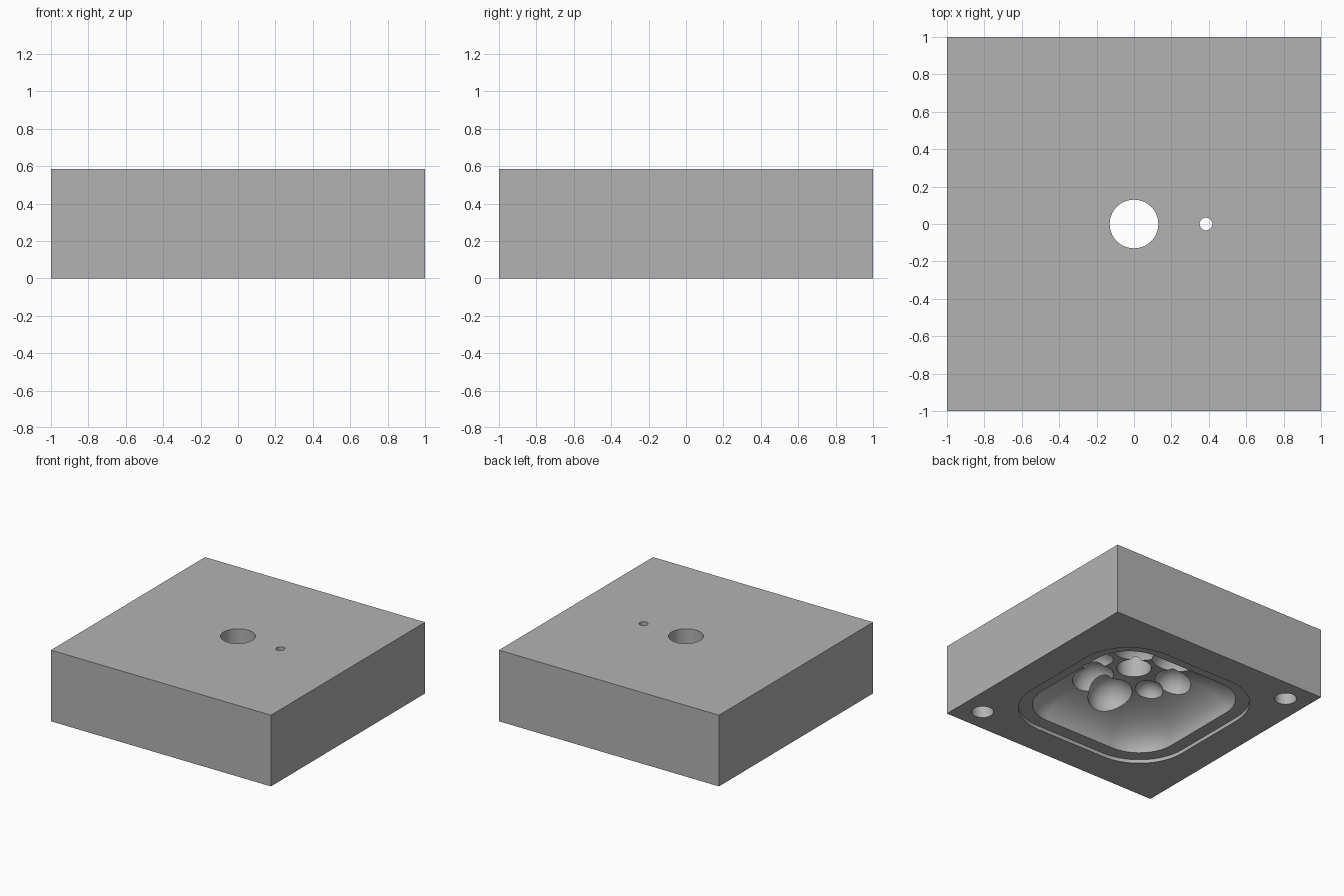
import bpy, bmesh, math
from mathutils import Matrix

if "Cube" in bpy.data.objects:
    bpy.data.objects.remove(bpy.data.objects["Cube"], do_unlink=True)

HEIGHT = 0.585
STEP = 0.03      # depth of the shallow step around the cavity
DOME = 0.30      # rise of the cavity ceiling above the step

grey = bpy.data.materials.new("light grey")
grey.use_nodes = True
colour = (0.45, 0.45, 0.45, 1)
grey.diffuse_color = colour
grey.node_tree.nodes["Principled BSDF"].inputs["Base Color"].default_value = colour


def make_object(name, bm):
    bmesh.ops.recalc_face_normals(bm, faces=bm.faces)
    mesh = bpy.data.meshes.new(name)
    bm.to_mesh(mesh)
    bm.free()
    mesh.materials.append(grey)
    ob = bpy.data.objects.new(name, mesh)
    bpy.context.collection.objects.link(ob)
    return ob


def rounded_square(half, radius, steps=14):
    """Outline of a square with round corners."""
    c = half - radius
    points = []
    for k in range(4):
        cx = c if k in (0, 3) else -c
        cy = c if k < 2 else -c
        for i in range(steps + 1):
            a = math.pi / 2 * (k + i / steps)
            points.append((cx + radius * math.cos(a), cy + radius * math.sin(a)))
    return points


def loft(name, outline, rings):
    """Stack scaled copies of the outline; each ring is (scale, z)."""
    bm = bmesh.new()
    loops = [[bm.verts.new((x * s, y * s, z)) for x, y in outline] for s, z in rings]
    n = len(outline)
    for low, high in zip(loops, loops[1:]):
        for i in range(n):
            j = (i + 1) % n
            bm.faces.new((low[i], low[j], high[j], high[i]))
    bm.faces.new(loops[0])
    bm.faces.new(loops[-1])
    return make_object(name, bm)


def cylinder(name, x, y, radius, z0, z1):
    bm = bmesh.new()
    bmesh.ops.create_cone(bm, cap_ends=True, segments=48, radius1=radius, radius2=radius,
                          depth=z1 - z0, matrix=Matrix.Translation((x, y, (z0 + z1) / 2)))
    return make_object(name, bm)


def ball(name, x, y, z, radius):
    bm = bmesh.new()
    bmesh.ops.create_uvsphere(bm, u_segments=40, v_segments=24, radius=radius,
                              matrix=Matrix.Translation((x, y, z)))
    return make_object(name, bm)


# Solid block
bm = bmesh.new()
bmesh.ops.create_cube(bm, size=1, matrix=Matrix.Translation((0, 0, HEIGHT / 2))
                      @ Matrix.Diagonal((2, 2, HEIGHT, 1)))
block = make_object("mould_block", bm)

# Shallow step and domed cavity, open at the bottom
cutters = [loft("step_cutter", rounded_square(0.74, 0.42), [(1, -0.1), (1, STEP)])]
rings = [(1, -0.05), (1, STEP)]
for i in range(1, 18):
    a = math.pi / 2 * i / 18
    rings.append((math.cos(a), STEP + DOME * math.sin(a)))
cutters.append(loft("cavity_cutter", rounded_square(0.635, 0.315), rings))

# Cluster of round hollows in the cavity ceiling: x, y, radius
hollows = [(0.16, 0.24, 0.18), (0.31, -0.06, 0.13), (0.18, -0.26, 0.16),
           (-0.06, -0.35, 0.17), (-0.26, -0.14, 0.11), (-0.31, 0.08, 0.14),
           (-0.13, 0.29, 0.16), (0.37, 0.06, 0.07)]
for x, y, r in hollows:
    cutters.append(ball("hollow_cutter", x, y, 0.265, r))

# Filling hole, vent hole and two blind locating holes
cutters.append(cylinder("filling_hole_cutter", 0, 0, 0.13, 0.2, 0.7))
cutters.append(cylinder("vent_hole_cutter", 0.385, 0, 0.034, 0.15, 0.7))
for side in (-1, 1):
    cutters.append(cylinder("locating_hole_cutter", 0.81 * side, -0.81 * side, 0.083, -0.1, 0.2))

# Cut everything out of the block
for cutter in cutters:
    mod = block.modifiers.new(cutter.name, 'BOOLEAN')
    mod.operation = 'DIFFERENCE'
    mod.solver = 'EXACT'
    mod.object = cutter
bpy.context.view_layer.update()
graph = bpy.context.evaluated_depsgraph_get()
result = bpy.data.meshes.new_from_object(block.evaluated_get(graph))
block.modifiers.clear()
block.data = result
for cutter in cutters:
    bpy.data.objects.remove(cutter, do_unlink=True)

# Smooth curved surfaces, keep edges crisp
bpy.ops.object.select_all(action='DESELECT')
block.select_set(True)
bpy.context.view_layer.objects.active = block
bpy.ops.object.shade_smooth_by_angle(angle=math.radians(30))
